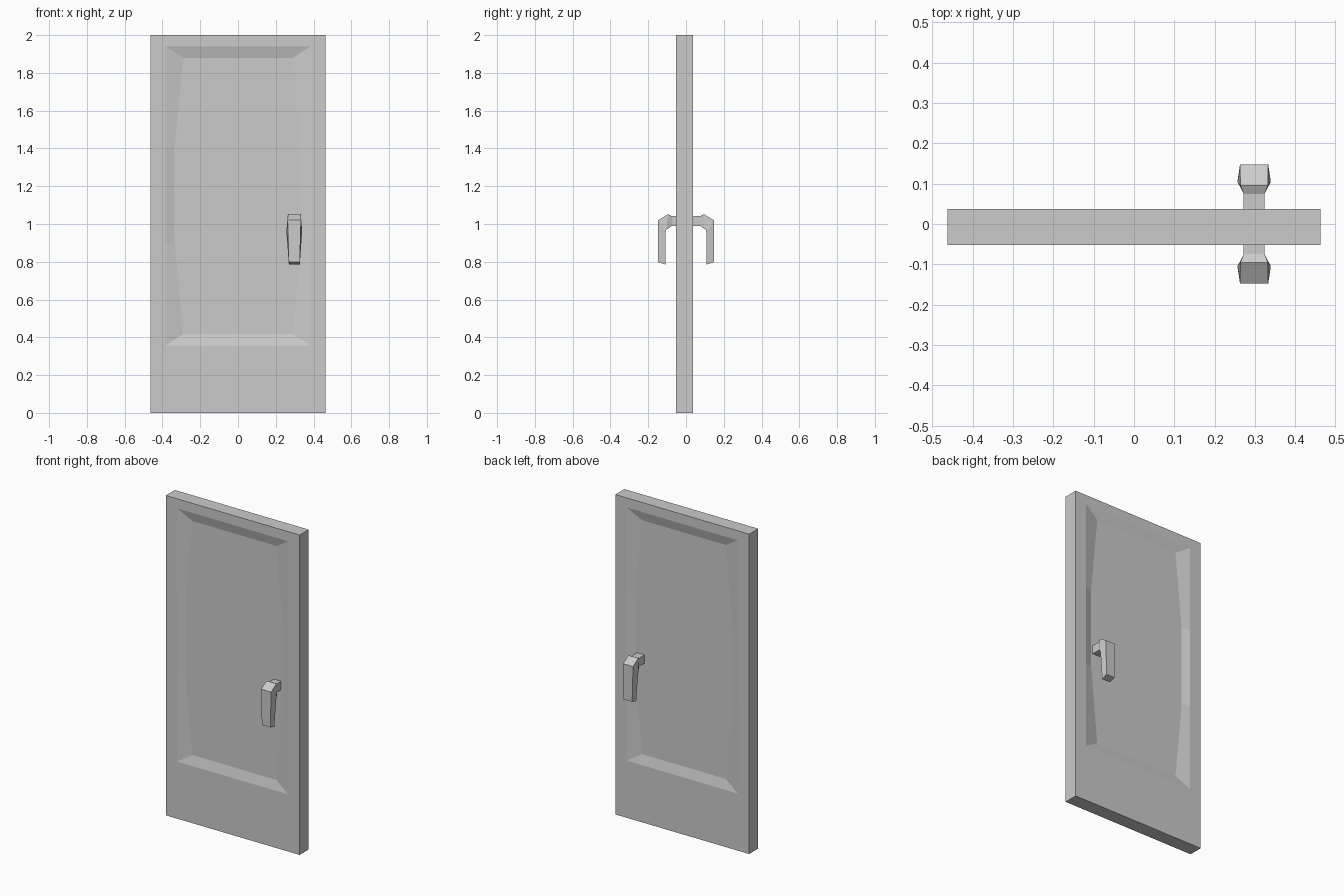
import bpy, bmesh

if "Cube" in bpy.data.objects:
    bpy.data.objects.remove(bpy.data.objects["Cube"])


def loft(name, rings):
    """Skin a row of equal-length point rings and cap both ends."""
    bm = bmesh.new()
    loops = [[bm.verts.new(p) for p in ring] for ring in rings]
    for a, b in zip(loops, loops[1:]):
        for i in range(len(a)):
            j = (i + 1) % len(a)
            bm.faces.new((a[i], a[j], b[j], b[i]))
    bm.faces.new(loops[0])
    bm.faces.new(loops[-1])
    bmesh.ops.recalc_face_normals(bm, faces=bm.faces)
    mesh = bpy.data.meshes.new(name)
    bm.to_mesh(mesh)
    bm.free()
    obj = bpy.data.objects.new(name, mesh)
    bpy.context.collection.objects.link(obj)
    return obj


def door_ring(y, hw, z0, z1, mid_hw=None):
    """Upright outline with two extra points per side, so the sides can bow."""
    m = mid_hw or hw
    right = [(hw, z0), (m, 0.9), (m, 1.4), (hw, z1)]
    left = [(-x, z) for x, z in reversed(right)]
    return [(x, y, z) for x, z in right + left]


# Door slab with a shallow sunken panel on both faces
FRONT, BACK, DEPTH = -0.052, 0.037, 0.016
slab = (0.463, 0.0, 2.0)
panel_edge = (0.385, 0.357, 1.94)
panel_floor = (0.29, 0.417, 1.88, 0.335)
loft("door_slab", [
    door_ring(FRONT + DEPTH, *panel_floor),
    door_ring(FRONT, *panel_edge),
    door_ring(FRONT, *slab),
    door_ring(BACK, *slab),
    door_ring(BACK, *panel_edge),
    door_ring(BACK - DEPTH, *panel_floor),
])

# Handle: each section pairs an outer and an inner (y, z, half width)
HANDLE_X = 0.298
sections = [
    ((-0.020, 1.042, 0.026), (-0.020, 0.990, 0.026)),
    ((-0.075, 1.042, 0.026), (-0.075, 0.990, 0.026)),
    ((-0.095, 1.052, 0.034), (-0.104, 0.969, 0.041)),
    ((-0.148, 1.020, 0.035), (-0.108, 0.955, 0.041)),
    ((-0.148, 0.798, 0.029), (-0.108, 0.785, 0.029)),
]
rings = []
for (yo, zo, wo), (yi, zi, wi) in sections:
    rings.append([(HANDLE_X - wo, yo, zo), (HANDLE_X + wo, yo, zo),
                  (HANDLE_X + wi, yi, zi), (HANDLE_X - wi, yi, zi)])
handle = loft("door_handles", rings)

# Matching handle on the back
mirror = handle.modifiers.new("back_handle", 'MIRROR')
mirror.use_axis = (False, True, False)
mirror.use_mirror_merge = False
